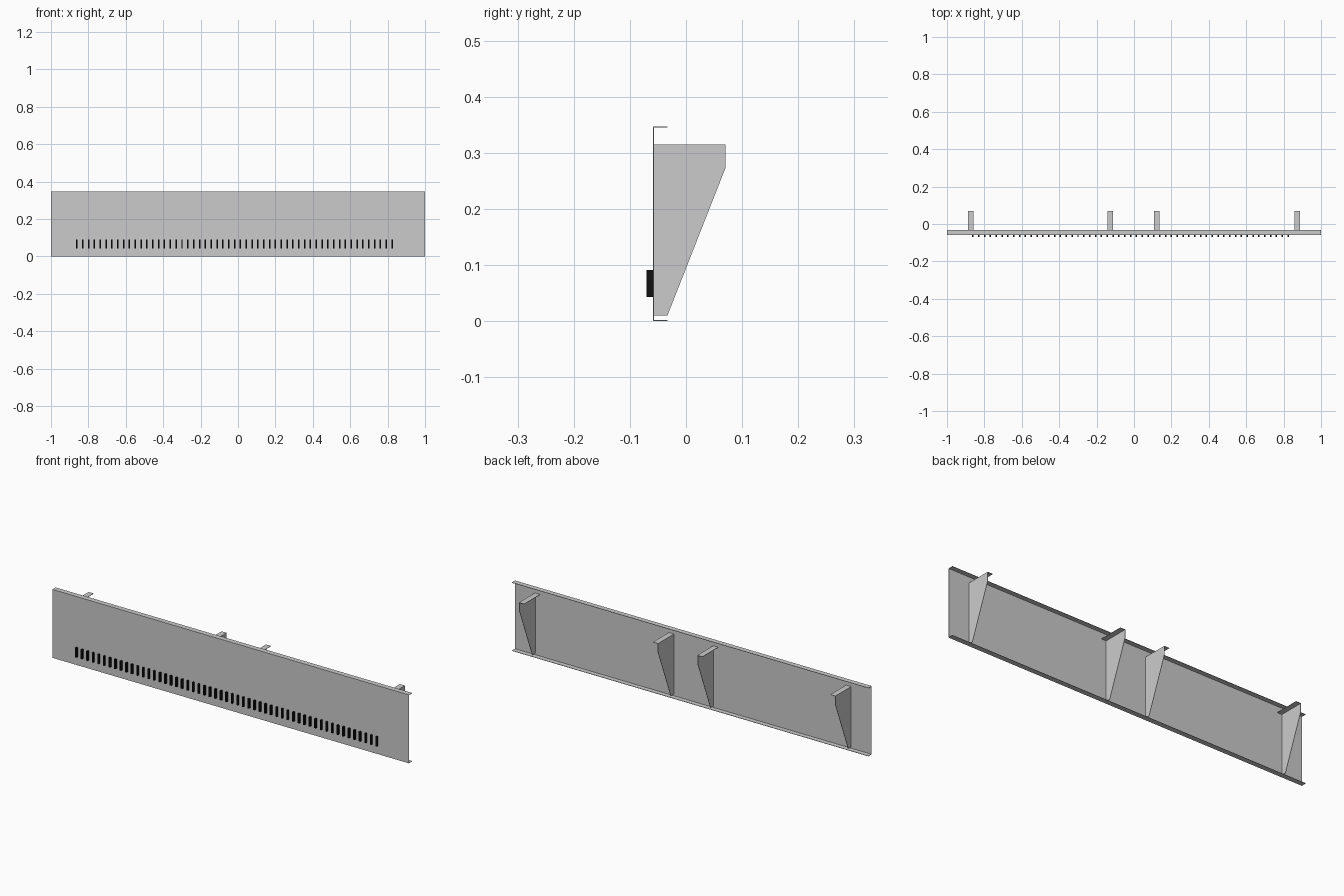
import bpy

if "Cube" in bpy.data.objects:
    bpy.data.objects.remove(bpy.data.objects["Cube"])

T = 0.002                       # sheet thickness
FRONT, LIP, BACK = -0.059, -0.033, 0.07
HEIGHT = 0.347


def extrude_x(name, profile, x0, x1):
    """Extrude a closed (y, z) profile from x0 to x1."""
    n = len(profile)
    verts = [(x, y, z) for x in (x0, x1) for y, z in profile]
    faces = [tuple(range(n))[::-1], tuple(range(n, 2 * n))]
    faces += [(i, (i + 1) % n, (i + 1) % n + n, i + n) for i in range(n)]
    mesh = bpy.data.meshes.new(name)
    mesh.from_pydata(verts, [], faces)
    obj = bpy.data.objects.new(name, mesh)
    bpy.context.collection.objects.link(obj)
    return obj


def box(name, x0, x1, y0, y1, z0, z1):
    return extrude_x(name, [(y0, z0), (y1, z0), (y1, z1), (y0, z1)], x0, x1)


# Folded front panel: C-shaped sheet with top and bottom lips
extrude_x("front_panel", [
    (FRONT, 0), (LIP, 0), (LIP, T), (FRONT + T, T),
    (FRONT + T, HEIGHT - T), (LIP, HEIGHT - T), (LIP, HEIGHT), (FRONT, HEIGHT),
], -1, 1)

# Brackets: tapered plate with a top flange, facing each other in pairs
plate = [(FRONT + T, 0.01), (LIP, 0.01), (BACK, 0.272),
         (BACK, 0.315), (FRONT + T, 0.315)]
for i, (x, d) in enumerate([(-0.887, 1), (-0.113, -1), (0.108, 1), (0.887, -1)]):
    a, b = sorted((x, x + d * T))
    extrude_x(f"bracket_plate_{i + 1}", plate, a, b)
    a, b = sorted((x + d * T, x + d * 0.028))
    box(f"bracket_flange_{i + 1}", a, b, FRONT + T, BACK, 0.315 - T, 0.315)

# Row of black fins along the lower front
black = bpy.data.materials.new("black")
black.diffuse_color = (0.005, 0.005, 0.005, 1)
black.use_nodes = True
black.node_tree.nodes["Principled BSDF"].inputs["Base Color"].default_value = black.diffuse_color
fin = box("fins", -0.865, -0.857, -0.07, FRONT, 0.043, 0.091)
fin.data.materials.append(black)
row = fin.modifiers.new("row", 'ARRAY')
row.count = 55
row.use_relative_offset = False
row.use_constant_offset = True
row.constant_offset_displace = (0.0312, 0, 0)
